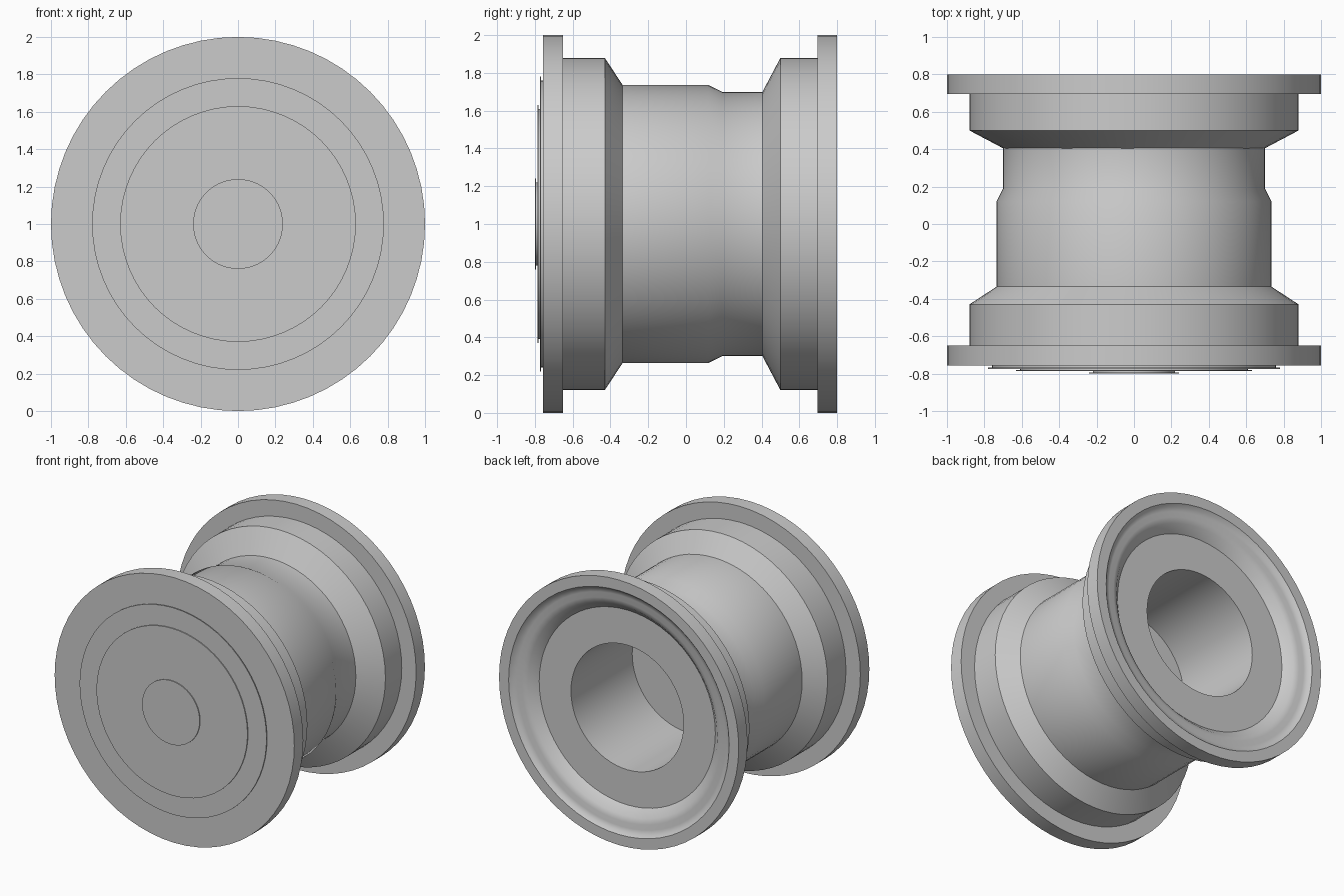
import bpy
import bmesh
import math
from mathutils import Matrix, Vector

SEGMENTS = 64
CENTRE = Vector((0, 0, 1))

cube = bpy.data.objects.get("Cube")
if cube:
    bpy.data.objects.remove(cube, do_unlink=True)

# Single plain metal colour
grey = bpy.data.materials.new("light_grey_metal")
grey.use_nodes = True
colour = (0.6, 0.6, 0.6, 1)
grey.diffuse_color = colour
grey.node_tree.nodes["Principled BSDF"].inputs["Base Color"].default_value = colour


def lathe(name, profile):
    """Turn a profile of (y, radius) points, ending on the axis, about the y axis."""
    bm = bmesh.new()
    verts = [bm.verts.new((r, y, 0)) for y, r in profile]
    edges = [bm.edges.new(pair) for pair in zip(verts, verts[1:])]
    bmesh.ops.spin(bm, geom=verts + edges, axis=(0, 1, 0), cent=(0, 0, 0),
                   angle=math.tau, steps=SEGMENTS, use_merge=True)
    bmesh.ops.remove_doubles(bm, verts=bm.verts, dist=0.0005)
    bmesh.ops.recalc_face_normals(bm, faces=bm.faces)
    bm.transform(Matrix.Translation(CENTRE))
    mesh = bpy.data.meshes.new(name)
    bm.to_mesh(mesh)
    bm.free()
    mesh.materials.append(grey)
    obj = bpy.data.objects.new(name, mesh)
    bpy.context.collection.objects.link(obj)
    bpy.ops.object.select_all(action="DESELECT")
    obj.select_set(True)
    bpy.context.view_layer.objects.active = obj
    bpy.ops.object.shade_smooth_by_angle(angle=math.radians(30))
    return obj


# Wheel body: outer barrel from front to back, then the back recess and bore
front_and_barrel = [
    (-0.757, 0), (-0.757, 1.0), (-0.65, 1.0),
    (-0.65, 0.88), (-0.43, 0.88), (-0.335, 0.735),
    (0.12, 0.735), (0.19, 0.70), (0.405, 0.70),
    (0.50, 0.88), (0.695, 0.88), (0.695, 1.0), (0.80, 1.0),
]
back_recess = [
    (0.80, 0.92), (0.78, 0.90), (0.77, 0.87), (0.77, 0.83),
    (0.755, 0.79), (0.70, 0.735), (0.70, 0.47),
]
bore = [(-0.03, 0.47), (-0.03, 0)]
lathe("wheel_body", front_and_barrel + back_recess + bore)

# Stacked front plates, each on a slightly narrower neck
plates = [
    ("outer_front_plate", 0.78, -0.767, -0.757),
    ("middle_front_plate", 0.63, -0.78, -0.774),
    ("hub_cap", 0.24, -0.793, -0.787),
]
for name, radius, back, seat in plates:
    neck = radius - 0.02
    front = back - 0.007
    lathe(name, [(seat, 0), (seat, neck), (back, neck),
                 (back, radius), (front, radius), (front, 0)])
